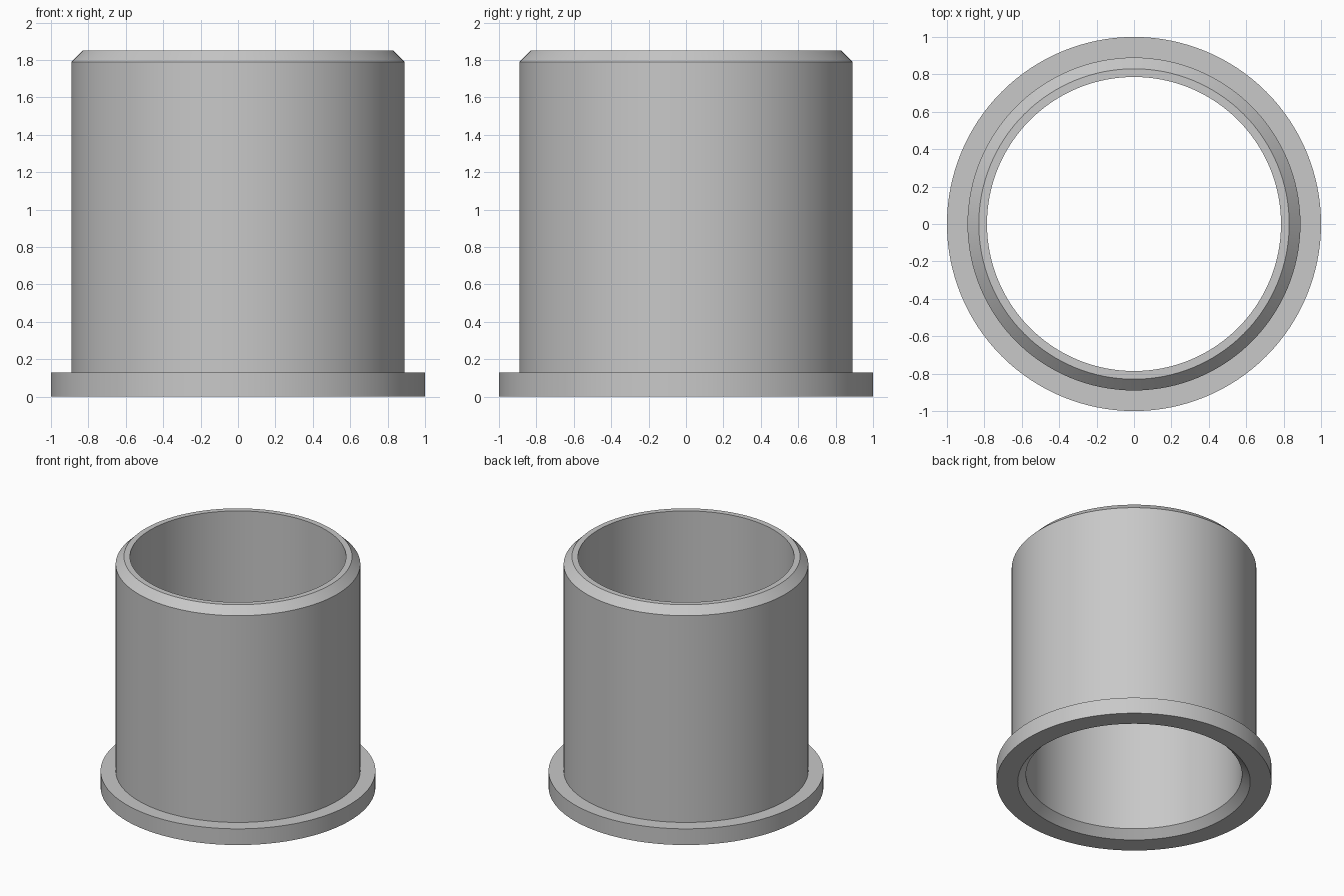
import bpy, bmesh, math
from mathutils import Vector

cube = bpy.data.objects.get("Cube")
if cube:
    bpy.data.objects.remove(cube, do_unlink=True)

SEGMENTS = 128
BORE, BODY, FLANGE = 0.786, 0.89, 1.0
HEIGHT, FLANGE_HEIGHT, CHAMFER = 1.85, 0.13, 0.06

# Plain grey metal
grey = bpy.data.materials.new("grey metal")
grey.use_nodes = True
colour = (0.58, 0.58, 0.58, 1)
grey.diffuse_color = colour
grey.node_tree.nodes["Principled BSDF"].inputs["Base Color"].default_value = colour


def revolve(name, profile, material):
    """Spin a closed (radius, height) profile about the z axis."""
    bm = bmesh.new()
    points = [bm.verts.new((r, 0, z)) for r, z in profile]
    edges = [bm.edges.new((a, b)) for a, b in zip(points, points[1:] + points[:1])]
    bmesh.ops.spin(bm, geom=points + edges, cent=Vector(), axis=Vector((0, 0, 1)),
                   angle=math.tau, steps=SEGMENTS)
    bmesh.ops.remove_doubles(bm, verts=bm.verts[:], dist=1e-4)
    bmesh.ops.recalc_face_normals(bm, faces=bm.faces[:])
    mesh = bpy.data.meshes.new(name)
    bm.to_mesh(mesh)
    bm.free()
    mesh.materials.append(material)
    obj = bpy.data.objects.new(name, mesh)
    bpy.context.collection.objects.link(obj)
    bpy.ops.object.select_all(action="DESELECT")
    obj.select_set(True)
    bpy.context.view_layer.objects.active = obj
    bpy.ops.object.shade_smooth_by_angle(angle=math.radians(30))
    return obj


# Sleeve with base flange, chamfered top outside and chamfered bottom bore
revolve("flanged_bushing", [
    (BORE, CHAMFER),
    (BORE + CHAMFER, 0),
    (FLANGE, 0),
    (FLANGE, FLANGE_HEIGHT),
    (BODY, FLANGE_HEIGHT),
    (BODY, HEIGHT - CHAMFER),
    (BODY - CHAMFER, HEIGHT),
    (BORE, HEIGHT),
], grey)
